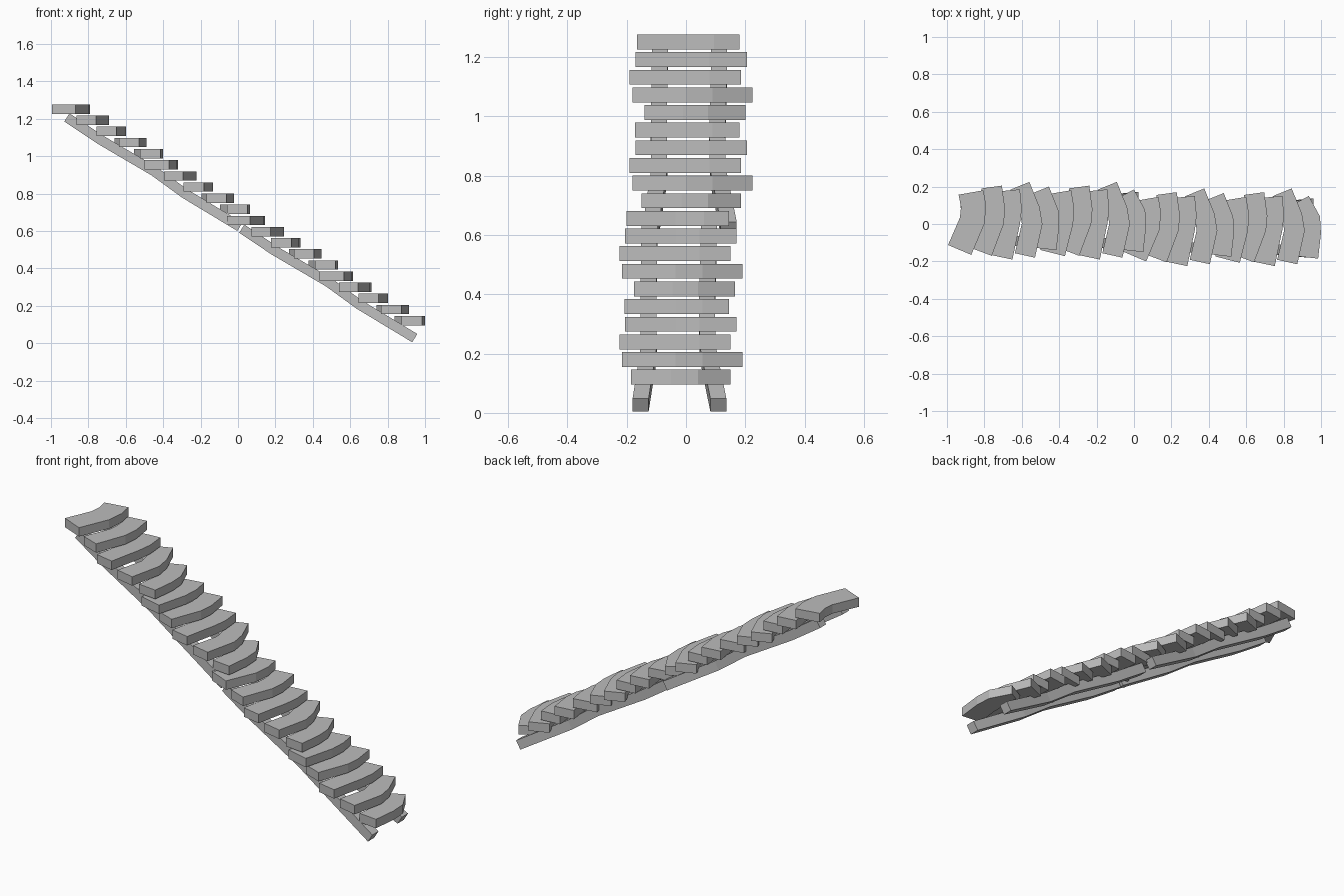
import bpy, bmesh
from mathutils import Vector

if "Cube" in bpy.data.objects:
    bpy.data.objects.remove(bpy.data.objects["Cube"])

# Single stone-grey colour
grey = bpy.data.materials.new("stone_grey")
grey.use_nodes = True
grey.diffuse_color = (0.5, 0.5, 0.5, 1)
grey.node_tree.nodes["Principled BSDF"].inputs["Base Color"].default_value = (0.5, 0.5, 0.5, 1)

FLIGHT = Vector((0.935, -0.035, -0.595))   # shift from upper to lower flight
RUN, RISE, THICK = 0.0935, 0.0595, 0.05


def loft(name, rings):
    """Closed solid through a row of equal cross-section rings."""
    bm = bmesh.new()
    loops = [[bm.verts.new(p) for p in ring] for ring in rings]
    n = len(loops[0])
    for a, b in zip(loops, loops[1:]):
        for i in range(n):
            j = (i + 1) % n
            bm.faces.new((a[i], a[j], b[j], b[i]))
    bm.faces.new(loops[0])
    bm.faces.new(loops[-1])
    bmesh.ops.recalc_face_normals(bm, faces=bm.faces)
    mesh = bpy.data.meshes.new(name)
    bm.to_mesh(mesh)
    bm.free()
    mesh.materials.append(grey)
    obj = bpy.data.objects.new(name, mesh)
    bpy.context.collection.objects.link(obj)


def tread(name, edge, width, offset):
    """Bent slab: nosing edge from front to back, thickened towards -x."""
    pts = [Vector(p) for p in edge]
    dirs = [(b - a).normalized() for a, b in zip(pts, pts[1:])]
    rings = []
    for i, p in enumerate(pts):
        d = (dirs[max(i - 1, 0)] + dirs[min(i, len(dirs) - 1)]).normalized()
        q = p + Vector((-d.y, d.x)) * width
        rings.append([Vector((v.x, v.y, z)) + offset
                      for v, z in ((p, 0), (p, THICK), (q, THICK), (q, 0))])
    loft(name, rings)


# Nosing edges of the tread shapes, each relative to its own step position
long_a = [(.13, -.165), (.20, .0), (.21, .095), (.195, .18)]
plain_b = [(.146, -.17), (.21, .0), (.217, .08), (.20, .205)]
plain_c = [(.163, -.19), (.203, .0), (.213, .08), (.203, .185)]
turned_d = [(.19, -.18), (.23, .0), (.215, .09), (.16, .225)]
turned_e = [(.211, -.14), (.226, -.01), (.221, .075), (.171, .2)]
short_f = [(.163, -.172), (.207, .0), (.212, .09), (.197, .18)]
turned_g = [(.208, -.15), (.223, -.015), (.218, .075), (.158, .185)]
order = [long_a, plain_b, plain_c, turned_d, turned_e,
         short_f, plain_b, plain_c, turned_d, turned_g]

# Rail path in the side plane, with the sideways drift of each rail
path = [(-.915, 1.207), (-.74, 1.09), (-.45, .92), (-.285, .80), (.01, .622)]
drift = {"front_rail": (-.088, -.09, -.092, -.09, -.118),
         "back_rail": (.112, .11, .105, .108, .144)}
across = Vector((.53, 0, .85)) * .026
side = Vector((0, .027, 0))

for f, flight in enumerate(("upper", "lower")):
    base = FLIGHT * f
    # Treads
    for i, edge in enumerate(order):
        step = Vector((-1 + RUN * i, 0, 1.226 - RISE * i))
        width = 0.135 if edge in (long_a, short_f) else 0.11
        tread(f"{flight}_tread_{i + 1}", edge, width, base + step)
    # Supporting rails
    for rail, ys in drift.items():
        rings = []
        for (x, z), y in zip(path, ys):
            c = Vector((x, y, z)) + base
            rings.append([c - side - across, c + side - across,
                          c + side + across, c - side + across])
        loft(f"{flight}_{rail}", rings)
